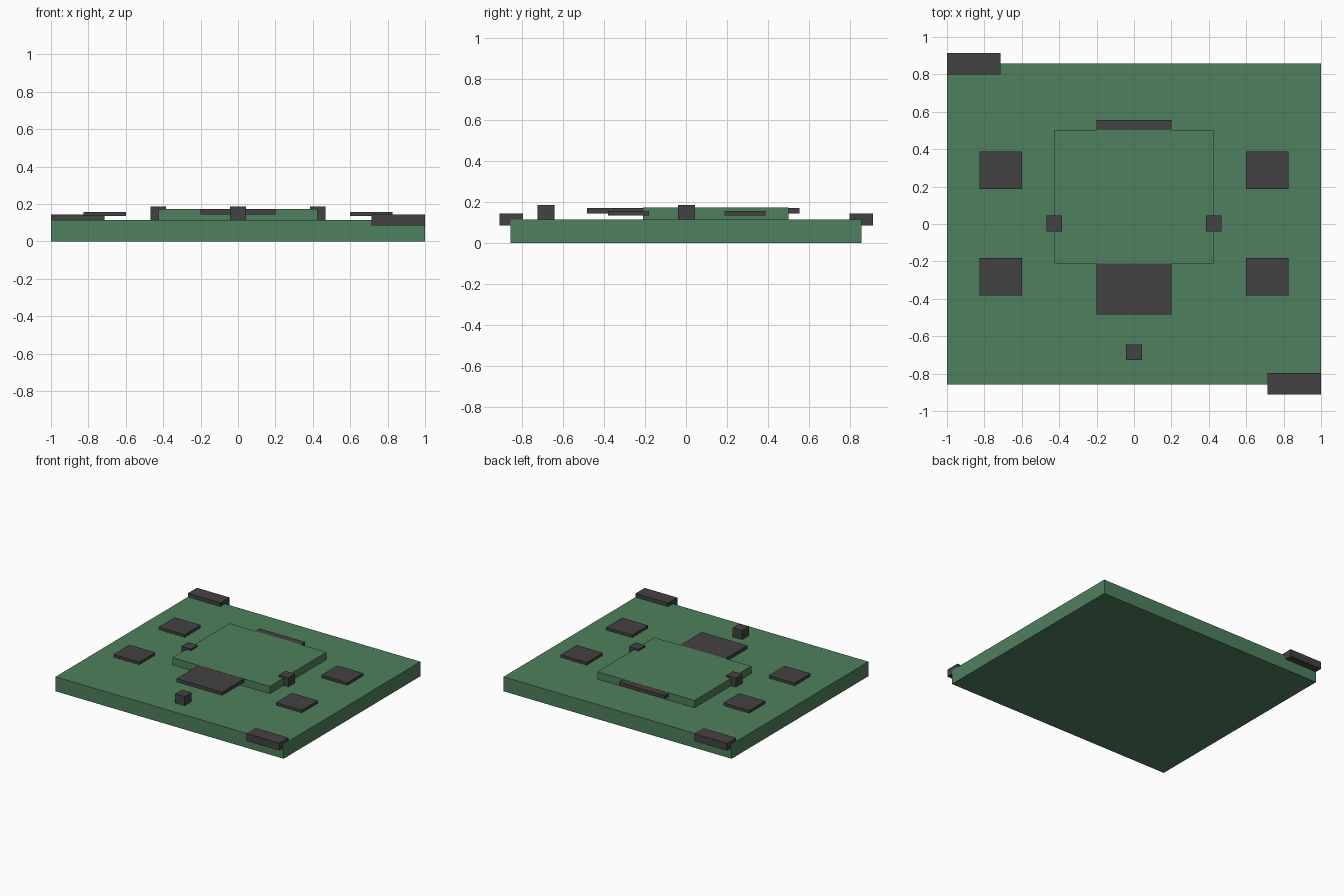
import bpy

cube = bpy.data.objects.get("Cube")
if cube:
    bpy.data.objects.remove(cube, do_unlink=True)


def material(name, colour):
    mat = bpy.data.materials.new(name)
    mat.use_nodes = True
    mat.diffuse_color = colour
    mat.node_tree.nodes["Principled BSDF"].inputs["Base Color"].default_value = colour
    return mat


green = material("board green", (0.078, 0.216, 0.109, 1))
dark = material("chip grey", (0.057, 0.054, 0.056, 1))


def box(name, x, y, z, mat):
    """Box from (low, high) spans on each axis."""
    spans = (x, y, z)
    bpy.ops.mesh.primitive_cube_add(size=1, location=[(a + b) / 2 for a, b in spans])
    obj = bpy.context.object
    obj.name = obj.data.name = name
    obj.scale = [b - a for a, b in spans]
    bpy.ops.object.transform_apply(location=False, rotation=False, scale=True)
    obj.data.materials.append(mat)


# Base slab and raised platform
BOARD_TOP = 0.115
box("base_board", (-1, 1), (-0.857, 0.857), (0, BOARD_TOP), green)
box("raised_platform", (-0.426, 0.426), (-0.21, 0.502), (BOARD_TOP, 0.173), green)

# Long plate running through the platform, just below its top
box("central_plate", (-0.2, 0.2), (-0.483, 0.556), (0.144, 0.172), dark)

# Four thin pads hovering above the board
for side, x in (("right", -0.713), ("left", 0.713)):
    for end, y in (("front", -0.281), ("back", 0.288)):
        box(f"{side}_{end}_pad", (x - 0.114, x + 0.114), (y - 0.1, y + 0.1),
            (0.135, 0.157), dark)

# Small posts
for name, x, y in (("right_post", -0.427, 0.003), ("left_post", 0.427, 0.003),
                   ("front_post", 0, -0.685)):
    box(name, (x - 0.042, x + 0.042), (y - 0.042, y + 0.042), (BOARD_TOP, 0.187), dark)

# Blocks overhanging opposite corners
box("front_left_corner_block", (0.714, 1), (-0.911, -0.796), (0.086, 0.144), dark)
box("back_right_corner_block", (-1, -0.714), (0.8, 0.914), (0.086, 0.144), dark)
